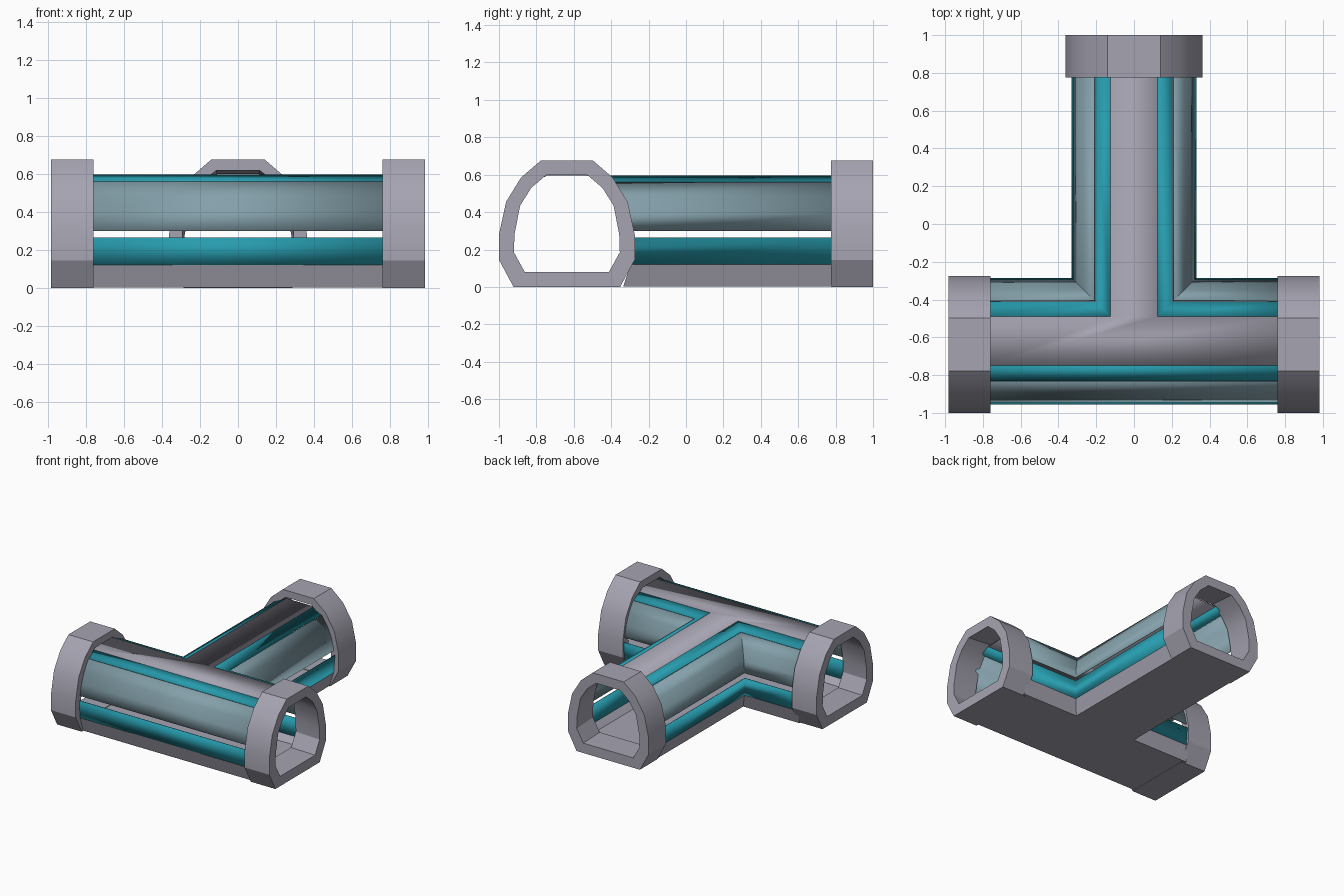
import bpy, bmesh, math

if "Cube" in bpy.data.objects:
    bpy.data.objects.remove(bpy.data.objects["Cube"])

FRONT, BACK = -0.625, -0.615   # centre lines used by the front and back walls
END_X, END_Y = 0.79, 0.80      # where the arms run into the collars


def material(name, rgb):
    m = bpy.data.materials.new(name)
    m.diffuse_color = (*rgb, 1)
    m.use_nodes = True
    m.node_tree.nodes["Principled BSDF"].inputs["Base Color"].default_value = m.diffuse_color
    return m


GREY = material("warm_grey", (0.38, 0.37, 0.44))
TEAL = material("teal", (0.02, 0.33, 0.42))
GLASS = material("blue_grey_glass", (0.23, 0.35, 0.40))


def finish(bm, name, mat, angle=25, thickness=0):
    bmesh.ops.remove_doubles(bm, verts=bm.verts, dist=1e-4)
    me = bpy.data.meshes.new(name)
    bm.to_mesh(me)
    bm.free()
    me.materials.append(mat)
    me.shade_smooth()
    me.set_sharp_from_angle(angle=math.radians(angle))
    ob = bpy.data.objects.new(name, me)
    bpy.context.collection.objects.link(ob)
    if thickness:
        mod = ob.modifiers.new("thickness", 'SOLIDIFY')
        mod.thickness = thickness
        mod.offset = -1
    return ob


def wall_paths(u):
    """Plan paths of the front wall and the two mitred back walls at offset u."""
    right = [(u, END_Y), (u, BACK + u), (END_X, BACK + u)]
    left = [(-x, y) for x, y in reversed(right)]
    return [[(END_X, FRONT - u), (-END_X, FRONT - u)], right, left]


def add_walls(bm, profile):
    """Sweep a top-to-bottom (offset, height) profile along all three walls."""
    for k in range(3):
        grid = [[bm.verts.new((x, y, z)) for x, y in wall_paths(u)[k]]
                for u, z in profile]
        for a, b in zip(grid, grid[1:]):
            for i in range(len(a) - 1):
                bm.faces.new((a[i], a[i + 1], b[i + 1], b[i]))


def add_tee(bm, u, z, up):
    """Flat T-shaped face with arms of half-width u."""
    front, right, left = wall_paths(u)
    outline = front + left + right
    vs = [bm.verts.new((x, y, z)) for x, y in outline]
    f = bm.faces.new(vs)
    f.normal_update()
    if (f.normal.z > 0) != up:
        f.normal_flip()


# Wall strips
def strip(name, profile, mat):
    bm = bmesh.new()
    add_walls(bm, profile)
    finish(bm, name, mat, thickness=0.005)


strip("upper_trim", [(0.125, 0.597), (0.205, 0.56)], TEAL)
strip("window_panels", [(0.21, 0.56), (0.265, 0.475), (0.30, 0.39), (0.32, 0.30)], GLASS)
strip("lower_trim", [(0.33, 0.265), (0.318, 0.12)], TEAL)

# Roof panel
bm = bmesh.new()
add_tee(bm, 0.125, 0.597, True)
finish(bm, "roof", GREY, thickness=0.005)

# Floor tray
bm = bmesh.new()
add_tee(bm, 0.27, 0.075, True)
add_walls(bm, [(0.27, 0.075), (0.318, 0.12), (0.28, 0.003)])
add_tee(bm, 0.28, 0.003, False)
finish(bm, "floor", GREY)

# End collars
OUTER = [(0.285, 0), (0.363, 0.145), (0.363, 0.28), (0.325, 0.455), (0.245, 0.585), (0.14, 0.675)]
INNER = [(0.225, 0.08), (0.283, 0.185), (0.28, 0.28), (0.25, 0.435), (0.19, 0.53), (0.11, 0.598)]


def mirrored(half):
    return half + [(-u, z) for u, z in reversed(half)]


def collar(name, place):
    bm = bmesh.new()
    hole = mirrored(INNER)
    wide = [(u * 1.04, z + (0.02 if z > 0.2 else 0)) for u, z in hole]
    outer = mirrored(OUTER)
    loops = [[bm.verts.new(place(u, t, z)) for u, z in pts]
             for pts, t in ((outer, 0), (outer, 1), (hole, 1), (wide, 0))]
    n = len(outer)
    for k in range(4):
        a, b = loops[k], loops[(k + 1) % 4]
        for i in range(n):
            j = (i + 1) % n
            bm.faces.new((a[i], a[j], b[j], b[i]))
    bmesh.ops.recalc_face_normals(bm, faces=bm.faces)
    finish(bm, name, GREY)


for side, label in ((1, "right"), (-1, "left")):
    collar(label + "_collar", lambda u, t, z, s=side: (s * (0.76 + 0.222 * t), -0.637 + u, z))
collar("rear_collar", lambda u, t, z: (u, 0.775 + 0.225 * t, z))
